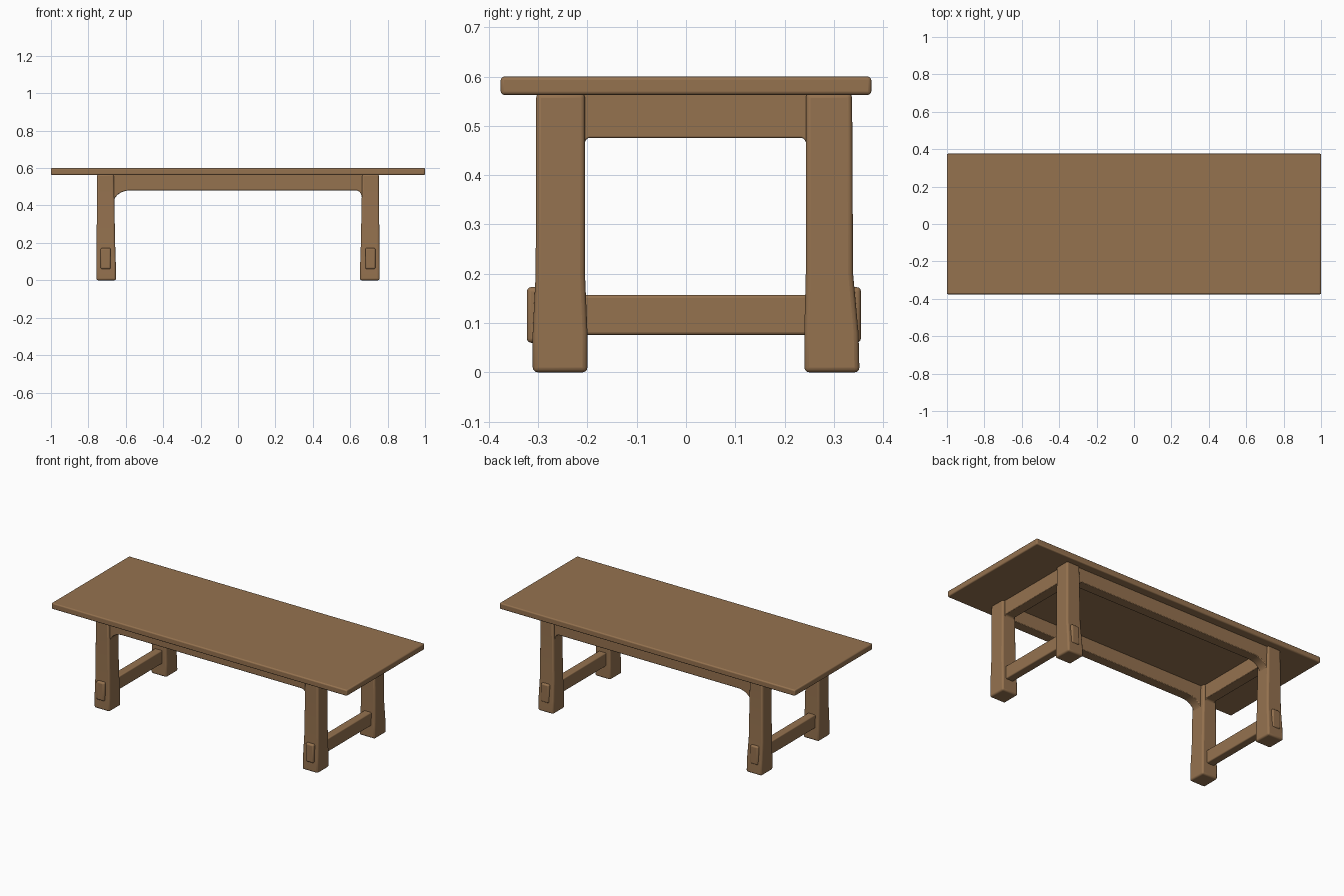
import bpy, bmesh, math

if "Cube" in bpy.data.objects:
    bpy.data.objects.remove(bpy.data.objects["Cube"])

wood = bpy.data.materials.new("brown wood")
wood.diffuse_color = (0.30, 0.168, 0.078, 1)
wood.use_nodes = True
wood.node_tree.nodes["Principled BSDF"].inputs["Base Color"].default_value = wood.diffuse_color


def finish(name, bm, bevel, segments=3):
    """Turn a bmesh into a softly rounded wooden part."""
    bmesh.ops.recalc_face_normals(bm, faces=bm.faces)
    mesh = bpy.data.meshes.new(name)
    bm.to_mesh(mesh)
    bm.free()
    mesh.materials.append(wood)
    obj = bpy.data.objects.new(name, mesh)
    bpy.context.collection.objects.link(obj)
    mod = obj.modifiers.new("rounded edges", 'BEVEL')
    mod.width, mod.segments = bevel, segments
    mod.limit_method, mod.angle_limit = 'ANGLE', math.radians(40)
    bpy.ops.object.select_all(action='DESELECT')
    obj.select_set(True)
    bpy.context.view_layer.objects.active = obj
    bpy.ops.object.shade_smooth_by_angle(angle=math.radians(35))
    return obj


def loft(name, rings, bevel):
    """Stack of rectangles (z, x0, x1, y0, y1) joined into a solid."""
    bm = bmesh.new()
    loops = [[bm.verts.new(p) for p in ((x0, y0, z), (x1, y0, z), (x1, y1, z), (x0, y1, z))]
             for z, x0, x1, y0, y1 in rings]
    for a, b in zip(loops, loops[1:]):
        for i in range(4):
            j = (i + 1) % 4
            bm.faces.new((a[i], a[j], b[j], b[i]))
    bm.faces.new(loops[0][::-1])
    bm.faces.new(loops[-1])
    return finish(name, bm, bevel)


def box(name, x0, x1, y0, y1, z0, z1, bevel):
    return loft(name, [(z0, x0, x1, y0, y1), (z1, x0, x1, y0, y1)], bevel)


def rail(name, a, b, bottom, top, left, right, c0, c1, along_x):
    """Apron from a to b with quarter-ellipse brackets (width, height) below each end."""
    steps, sink = 8, 0.03
    pts = [(b + sink, top), (a - sink, top), (a - sink, bottom - left[1]), (a, bottom - left[1])]
    for i in range(1, steps + 1):
        t = i / steps * math.pi / 2
        pts.append((a + left[0] * (1 - math.cos(t)), bottom - left[1] * (1 - math.sin(t))))
    for i in range(steps + 1):
        t = i / steps * math.pi / 2
        pts.append((b - right[0] * (1 - math.sin(t)), bottom - right[1] * (1 - math.cos(t))))
    pts.append((b + sink, bottom - right[1]))
    bm = bmesh.new()
    verts = [bm.verts.new((u, c0, z) if along_x else (c0, u, z)) for u, z in pts]
    face = bm.faces.new(verts)
    ext = bmesh.ops.extrude_face_region(bm, geom=[face])
    d = c1 - c0
    bmesh.ops.translate(bm, vec=(0, d, 0) if along_x else (d, 0, 0),
                        verts=[v for v in ext["geom"] if isinstance(v, bmesh.types.BMVert)])
    return finish(name, bm, 0.004, 2)


# Table top
box("table_top", -1, 1, -0.376, 0.376, 0.563, 0.60, 0.007)

# Legs, flaring slightly towards the foot, each with a protruding tenon
for side, s in (("left", -1), ("right", 1)):
    for end, ya, yb, ytop, foot, tip in (("front", -0.205, -0.2, -0.304, -0.311, -0.323),
                                         ("back", 0.243, 0.24, 0.337, 0.352, 0.355)):
        def ring(z, inner, outer, y_in, y_out):
            return (z, *sorted((s * inner, s * outer)), *sorted((y_in, y_out)))
        loft(f"{end}_{side}_leg", [ring(0, 0.652, 0.757, yb, foot),
                                   ring(0.08, 0.653, 0.757, yb, foot - (0.002 if foot > 0 else 0)),
                                   ring(0.20, 0.657, 0.756, ya, ytop + (0.002 if foot > 0 else -0.001)),
                                   ring(0.567, 0.664, 0.753, ya, ytop)], 0.01)
        y0, y1 = sorted((tip, tip * 0.88))
        box(f"{end}_{side}_tenon", s * 0.708 - 0.027, s * 0.708 + 0.027, y0, y1,
            0.06, 0.173, 0.009)

    # End frame: upper rail and lower stretcher
    x0, x1 = sorted((s * 0.675, s * 0.737))
    rail(f"{side}_end_apron", -0.206, 0.244, 0.476, 0.566, (0.012, 0.014), (0.012, 0.014),
         x0, x1, False)
    x0, x1 = sorted((s * 0.683, s * 0.733))
    box(f"{side}_stretcher", x0, x1, -0.25, 0.29, 0.076, 0.157, 0.006)

# Long aprons with the larger curved bracket on the left
for name, y0, y1 in (("front_apron", -0.29, -0.23), ("back_apron", 0.265, 0.325)):
    rail(name, -0.664, 0.662, 0.48, 0.566, (0.085, 0.065), (0.03, 0.04), y0, y1, True)
